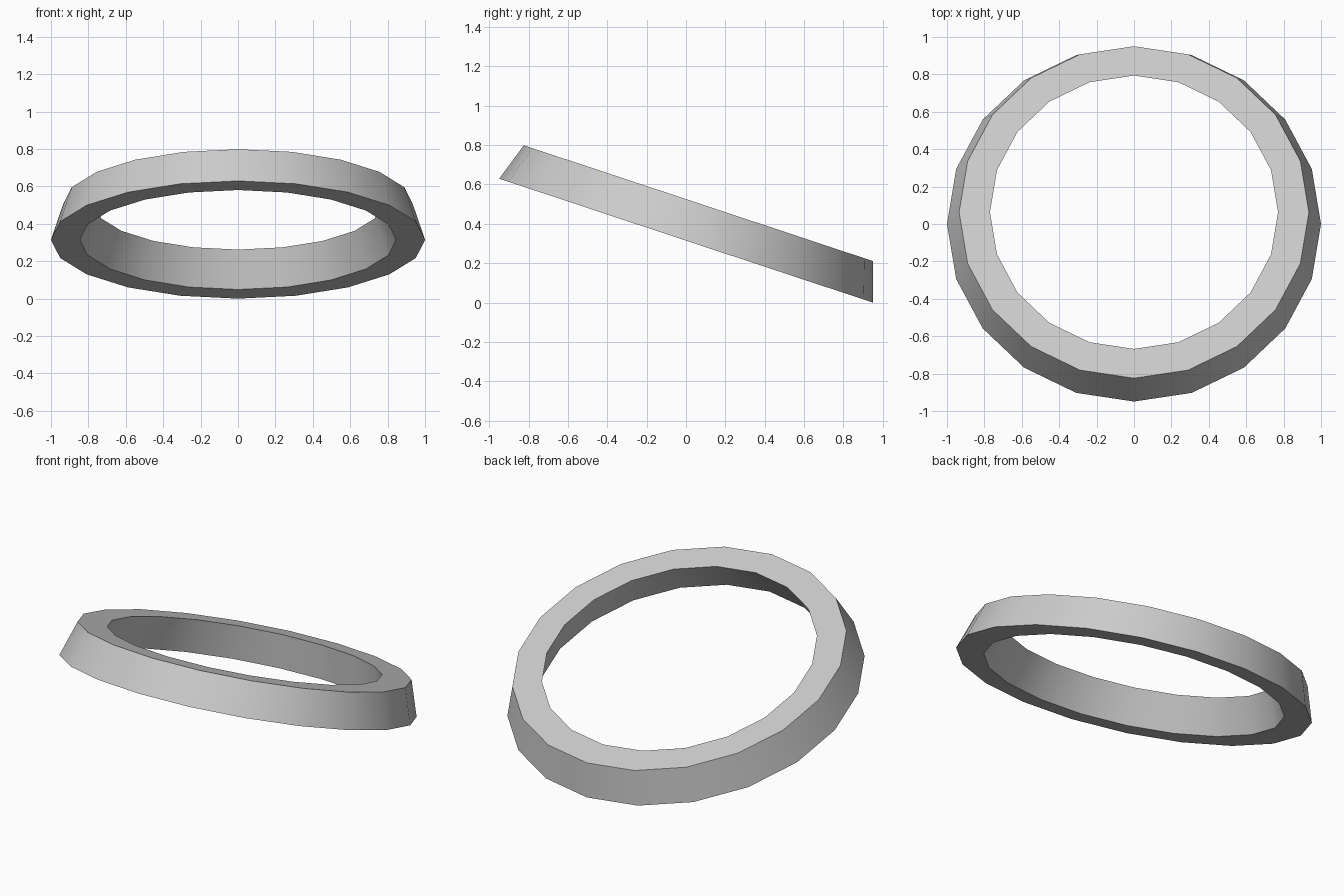
import bpy, bmesh
from math import sin, cos, pi, atan2, radians
from mathutils import Matrix

if "Cube" in bpy.data.objects:
    bpy.data.objects.remove(bpy.data.objects["Cube"])

SIDES = 20
TILT = atan2(0.63, 1.90)

# Tapered cross-section (radius, height), swept around the ring axis
profile = [(1.0, 0.0), (0.935, 0.2), (0.77, 0.2), (0.845, 0.0)]

bm = bmesh.new()
loops = []
for i in range(SIDES):
    a = 2 * pi * i / SIDES
    loops.append([bm.verts.new((r * cos(a), r * sin(a), z)) for r, z in profile])
for i in range(SIDES):
    p, q = loops[i], loops[(i + 1) % SIDES]
    for j in range(4):
        k = (j + 1) % 4
        bm.faces.new((p[j], q[j], q[k], p[k]))
bmesh.ops.recalc_face_normals(bm, faces=bm.faces)

# Tilt the ring down toward the back and rest it on the ground
bm.transform(Matrix.Translation((0, 0, sin(TILT))) @ Matrix.Rotation(-TILT, 4, 'X'))

mesh = bpy.data.meshes.new("tilted_ring")
bm.to_mesh(mesh)
bm.free()
ring = bpy.data.objects.new("tilted_ring", mesh)
bpy.context.collection.objects.link(ring)

# Smooth round walls, crisp rims
bpy.context.view_layer.objects.active = ring
ring.select_set(True)
bpy.ops.object.shade_smooth_by_angle(angle=radians(30))
